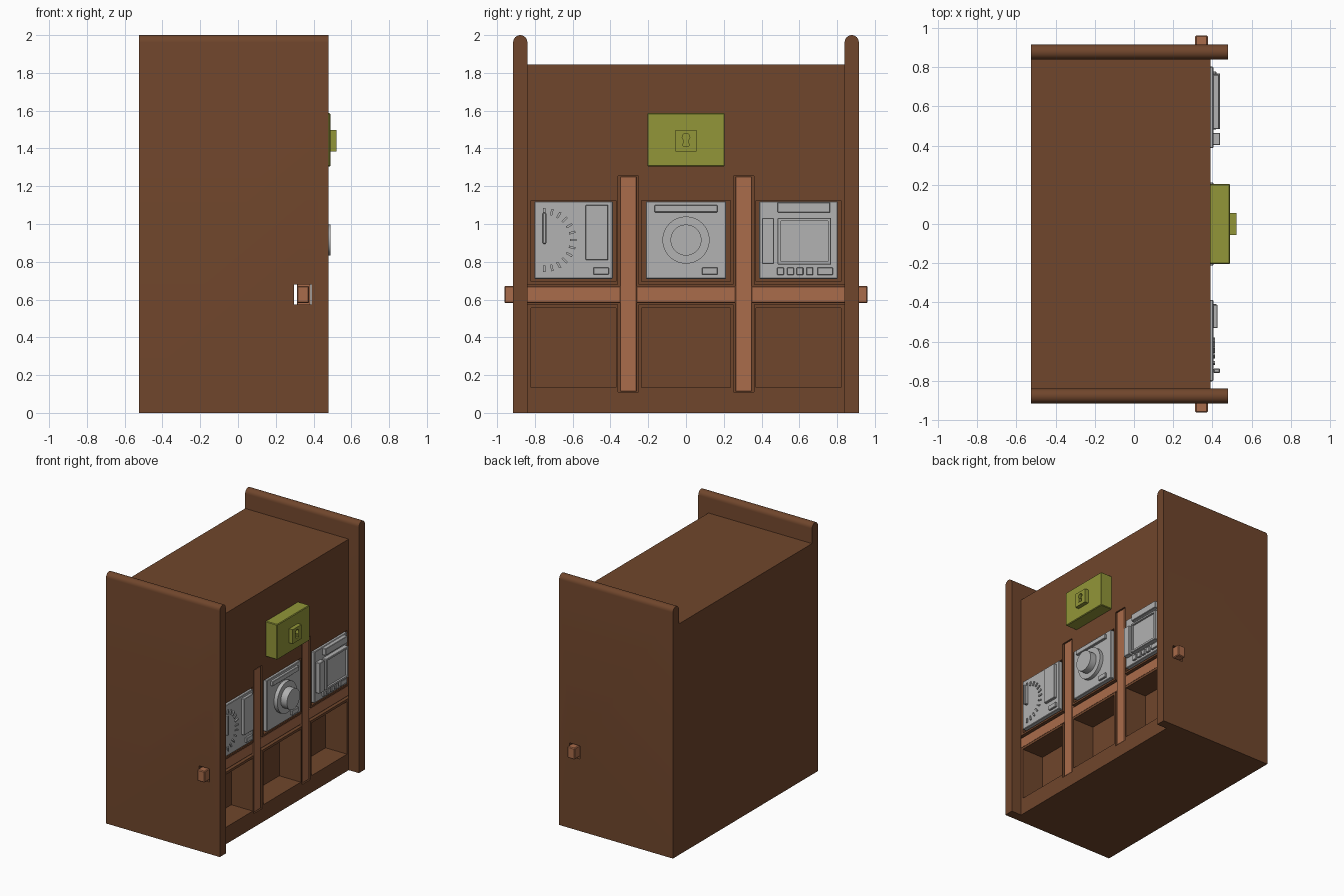
import bpy, bmesh, math
from mathutils import Matrix, Vector

if "Cube" in bpy.data.objects:
    bpy.data.objects.remove(bpy.data.objects["Cube"])


def material(name, rgb):
    m = bpy.data.materials.new(name)
    m.diffuse_color = (*rgb, 1)
    m.use_nodes = True
    m.node_tree.nodes["Principled BSDF"].inputs["Base Color"].default_value = m.diffuse_color
    return m


DARK = material("dark_wood", (0.162, 0.061, 0.025))
LIGHT = material("light_wood", (0.402, 0.150, 0.069))
GREY = material("grey_metal", (0.445, 0.445, 0.445))
OLIVE = material("olive_brass", (0.287, 0.305, 0.040))


def finish(name, bm, mat):
    bmesh.ops.recalc_face_normals(bm, faces=bm.faces)
    me = bpy.data.meshes.new(name)
    bm.to_mesh(me)
    bm.free()
    if mat:
        me.materials.append(mat)
    ob = bpy.data.objects.new(name, me)
    bpy.context.collection.objects.link(ob)
    return ob


def box(name, x, y, z, mat=None, bevel=0, spin=None):
    """Box from (min, max) ranges, optionally bevelled and turned about x."""
    bm = bmesh.new()
    bmesh.ops.create_cube(bm, size=1)
    for v in bm.verts:
        v.co = Vector([r[0] + (c + 0.5) * (r[1] - r[0]) for r, c in zip((x, y, z), v.co)])
    if bevel:
        bmesh.ops.bevel(bm, geom=bm.edges[:], offset=bevel, segments=1, affect='EDGES')
    if spin:
        angle, pivot = spin
        bmesh.ops.rotate(bm, verts=bm.verts, cent=pivot, matrix=Matrix.Rotation(angle, 3, 'X'))
    return finish(name, bm, mat)


def disc(name, x, y, z, r, mat=None, sides=32):
    """Cylinder along x."""
    bm = bmesh.new()
    place = Matrix.Translation(((x[0] + x[1]) / 2, y, z)) @ Matrix.Rotation(math.pi / 2, 4, 'Y')
    bmesh.ops.create_cone(bm, cap_ends=True, segments=sides, radius1=r, radius2=r,
                          depth=x[1] - x[0], matrix=place)
    return finish(name, bm, mat)


def prism(name, x, profile, mat=None):
    """Extrude a (y, z) profile along x."""
    bm = bmesh.new()
    face = bm.faces.new([bm.verts.new((x[0], y, z)) for y, z in profile])
    ext = bmesh.ops.extrude_face_region(bm, geom=[face])["geom"]
    bmesh.ops.translate(bm, vec=(x[1] - x[0], 0, 0),
                        verts=[g for g in ext if isinstance(g, bmesh.types.BMVert)])
    return finish(name, bm, mat)


def cut(ob, cutter):
    mod = ob.modifiers.new("cut", 'BOOLEAN')
    mod.operation, mod.solver, mod.object = 'DIFFERENCE', 'EXACT', cutter
    bpy.context.view_layer.objects.active = ob
    bpy.ops.object.modifier_apply(modifier=mod.name)
    bpy.data.objects.remove(cutter, do_unlink=True)


def smooth(ob):
    bpy.ops.object.select_all(action='DESELECT')
    ob.select_set(True)
    bpy.context.view_layer.objects.active = ob
    bpy.ops.object.shade_smooth_by_angle(angle=math.radians(30))


FRONT = 0.39     # cabinet front face
PLATE = 0.405    # front of the metal panels

# cabinet body with niches and beam grooves cut into the front
body = box("cabinet_body", (-0.525, FRONT), (-0.84, 0.84), (0, 1.845), DARK)
for y in ((-0.82, -0.37), (-0.235, 0.235), (0.37, 0.82)):
    for z in ((0.135, 0.555), (0.695, 1.125)):
        cut(body, box("niche_cutter", (0.2, 0.6), y, z))
for s in (-1, 1):
    cut(body, box("groove_cutter", (0.297, 0.6), (s * 0.305 - 0.054, s * 0.305 + 0.054), (0.11, 1.255)))
cut(body, box("groove_cutter", (0.297, 0.6), (-1, 1), (0.575, 0.68)))

# side panels with rounded tops and a through hole for the beam
R = 0.0375
for side, s in (("left", -1), ("right", 1)):
    c = s * 0.8775
    arc = [(c + R * math.cos(a), 2 - R + R * math.sin(a))
           for a in (math.pi * i / 12 for i in range(13))]
    panel = prism(side + "_side_panel", (-0.525, 0.48), [(c - R, 0), (c + R, 0)] + arc, DARK)
    cut(panel, box("hole_cutter", (0.297, FRONT), (c - 0.1, c + 0.1), (0.575, 0.68)))
    smooth(panel)

# light wooden beams set in the grooves
box("cross_beam", (0.312, 0.377), (-0.962, 0.962), (0.582, 0.673), LIGHT, 0.006)
for side, s in (("left", -1), ("right", 1)):
    box(side + "_upright_beam", (0.312, 0.385), (s * 0.305 - 0.045, s * 0.305 + 0.045),
        (0.113, 1.252), LIGHT, 0.004)

# metal panels in the upper niches
for name, y in (("gauge", (-0.803, -0.387)), ("dial", (-0.213, 0.213)), ("screen", (0.387, 0.803))):
    box(name + "_panel", (0.2, PLATE), y, (0.71, 1.12), GREY, 0.004)


def detail(name, y, z, depth=0.02, bevel=0.003):
    return box(name, (PLATE - 0.005, PLATE + depth), y, z, GREY, bevel)


# gauge panel: half ring of ticks, lever, cover and button
pivot = (PLATE, -0.75, 0.915)
for i in range(13):
    detail("gauge_tick", (-0.615, -0.58), (0.909, 0.921), 0.008, 0,).data.transform(
        Matrix.Translation(pivot) @ Matrix.Rotation(math.radians(-90 + 15 * i), 4, 'X')
        @ Matrix.Translation([-p for p in pivot]))
box("gauge_lever", (PLATE, 0.44), (-0.76, -0.738), (0.895, 1.06), GREY, 0.005)
detail("gauge_cover", (-0.532, -0.412), (0.81, 1.1), 0.022)
detail("gauge_button", (-0.49, -0.408), (0.732, 0.77), 0.015)

# dial panel: bar, stepped knob and button
detail("dial_bar", (-0.167, 0.167), (1.062, 1.1))
smooth(disc("dial_base", (PLATE - 0.005, 0.435), 0, 0.915, 0.125, GREY))
smooth(disc("dial_knob", (0.43, 0.49), 0, 0.915, 0.082, GREY))
detail("dial_button", (0.085, 0.167), (0.732, 0.77), 0.015)

# screen panel: framed screen, bars and a row of buttons
frame = detail("screen_frame", (0.485, 0.768), (0.785, 1.032), 0.035)
cut(frame, box("screen_cutter", (0.425, 0.6), (0.503, 0.752), (0.802, 1.017)))
detail("screen_top_bar", (0.485, 0.762), (1.06, 1.115), 0.03)
detail("screen_side_bar", (0.403, 0.465), (0.788, 1.032), 0.035)
for y in (0.482, 0.535, 0.585, 0.637):
    detail("screen_button", (y, y + 0.036), (0.73, 0.77), 0.015)
detail("screen_wide_button", (0.695, 0.778), (0.73, 0.77), 0.015)

# lock box with a keyhole cut into its plate
box("lock_box", (FRONT - 0.01, 0.49), (-0.205, 0.205), (1.305, 1.587), OLIVE, 0.005)
plate = box("lock_plate", (0.48, 0.522), (-0.056, 0.056), (1.385, 1.498), OLIVE)
cut(plate, disc("key_cutter", (0.5, 0.6), 0, 1.46, 0.02, sides=20))
cut(plate, prism("key_cutter", (0.5, 0.6), [(-0.017, 1.412), (0.017, 1.412), (0.009, 1.455), (-0.009, 1.455)]))
